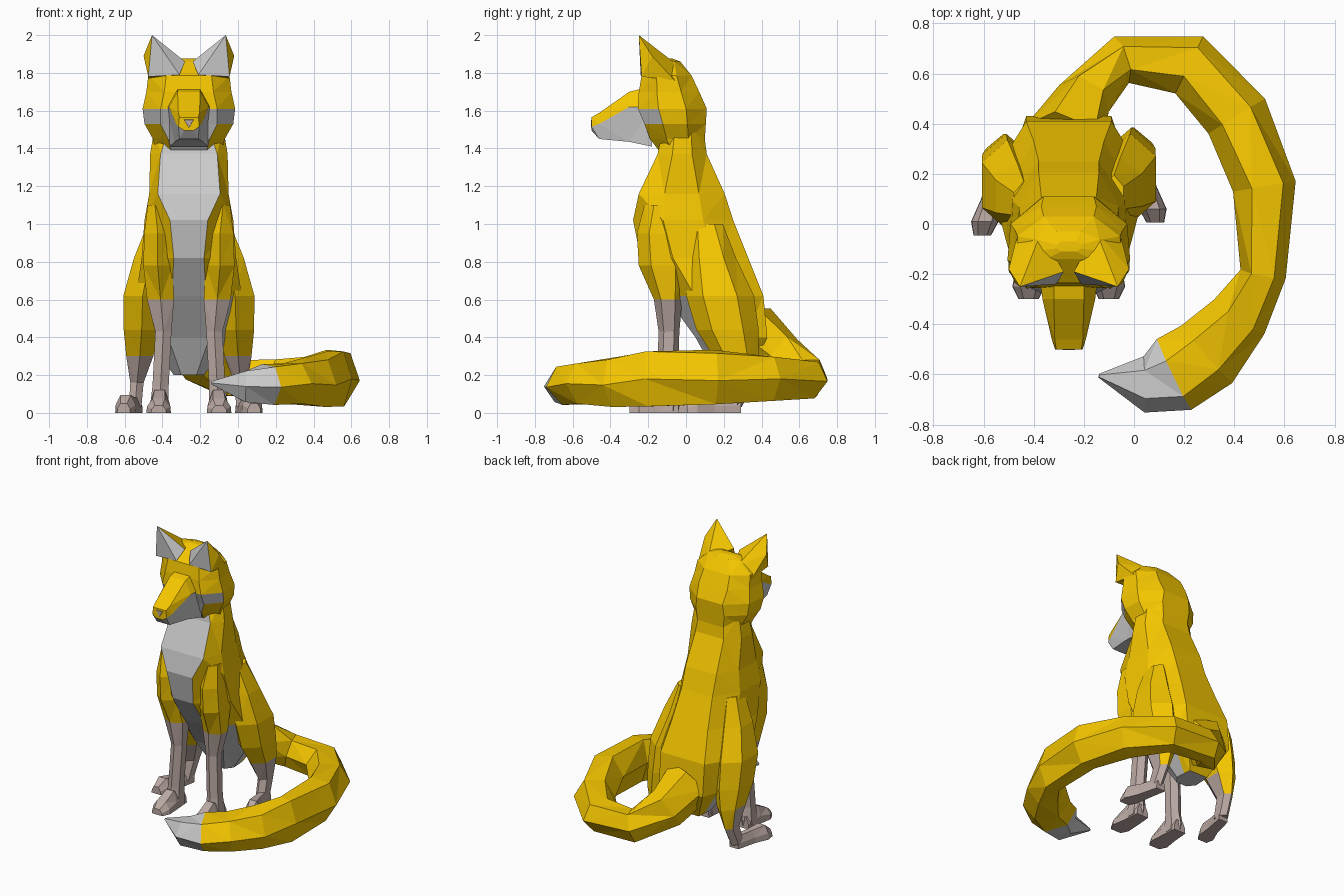
import bpy, bmesh, math
from mathutils import Vector

if "Cube" in bpy.data.objects:
    bpy.data.objects.remove(bpy.data.objects["Cube"])

CX = -0.26  # body centre line; the tail curls out to the other side


def material(name, rgb):
    m = bpy.data.materials.new(name)
    m.diffuse_color = (*rgb, 1)
    m.use_nodes = True
    m.node_tree.nodes["Principled BSDF"].inputs["Base Color"].default_value = m.diffuse_color
    return m


MATS = [material("fur", (0.92, 0.57, 0.0)),
        material("pale", (0.60, 0.60, 0.60)),
        material("sock", (0.50, 0.40, 0.37))]
FUR, PALE, SOCK = 0, 1, 2


def finish(name, bm):
    bmesh.ops.recalc_face_normals(bm, faces=bm.faces[:])
    bmesh.ops.triangulate(bm, faces=[f for f in bm.faces if len(f.verts) > 3])
    me = bpy.data.meshes.new(name)
    bm.to_mesh(me)
    bm.free()
    for m in MATS:
        me.materials.append(m)
    ob = bpy.data.objects.new(name, me)
    bpy.context.collection.objects.link(ob)


def loft(name, rings, paint, start=FUR, end=FUR):
    """Skin a list of point rings; paint(row, column) gives the material."""
    bm = bmesh.new()
    vs = [[bm.verts.new(p) for p in r] for r in rings]
    n = len(rings[0])
    for i in range(len(vs) - 1):
        for j in range(n):
            k = (j + 1) % n
            f = bm.faces.new((vs[i][j], vs[i][k], vs[i + 1][k], vs[i + 1][j]))
            f.material_index = paint(i, j)
    bm.faces.new(vs[0]).material_index = start
    bm.faces.new(vs[-1]).material_index = end
    finish(name, bm)


def trunk_ring(z, yf, yb, f, w, b):
    """Eight-sided slice: front half-width f, side w, back b."""
    y1, y2 = yf + (yb - yf) * 0.3, yf + (yb - yf) * 0.7
    return [(CX + x, y, z) for x, y in
            ((-f, yf), (f, yf), (w, y1), (w * .95, y2),
             (b, yb), (-b, yb), (-w * .95, y2), (-w, y1))]


def limb_ring(s, z, x, hx, y, hy, n=6):
    """Slice of a limb on side s."""
    a = [math.tau * (i + .5) / n for i in range(n)]
    return [(CX + s * (x + hx * 1.1 * math.cos(t)), y + hy * math.sin(t), z) for t in a]


# torso with pale bib and belly
torso = [(1.52, -.12, .09, .10, .18, .09), (1.37, -.15, .11, .15, .205, .11),
         (1.16, -.25, .205, .165, .21, .12), (1.02, -.28, .25, .10, .235, .12),
         (.82, -.24, .33, .08, .25, .14), (.62, -.11, .41, .09, .28, .17),
         (.40, .05, .43, .11, .22, .17), (.20, .16, .33, .04, .08, .07)]
loft("torso", [trunk_ring(*r) for r in torso],
     lambda i, j: PALE if j == 0 or (i >= 5 and j in (1, 7)) or i == 6 and j in (2, 6) else FUR,
     end=PALE)

# head with pale cheeks and jaw
head = [(1.37, -.13, .09, .09, .17, .08), (1.45, -.19, .10, .11, .19, .10),
        (1.53, -.22, .105, .15, .235, .11), (1.61, -.255, .11, .15, .245, .10),
        (1.70, -.25, .07, .13, .225, .11), (1.785, -.235, .03, .12, .215, .10),
        (1.86, -.14, -.03, .09, .13, .05), (1.875, -.11, -.07, .03, .05, .03)]
loft("head", [trunk_ring(*r) for r in head],
     lambda i, j: PALE if (i < 3 and j == 0) or (i == 2 and j in (1, 7)) else FUR,
     start=PALE)

# muzzle: fur on top, pale underneath, small nose tip
muzzle = [(-.18, .06, 1.73, .12, 1.62, .10, 1.41), (-.30, .06, 1.70, .105, 1.62, .075, 1.435),
          (-.46, .056, 1.588, .068, 1.53, .05, 1.45), (-.50, .05, 1.565, .055, 1.515, .025, 1.495)]
loft("muzzle", [[(CX + x, y, z) for x, z in
                 ((-wt, zt), (wt, zt), (wm, zm), (wb, zb), (-wb, zb), (-wm, zm))]
                for y, wt, zt, wm, zm, wb, zb in muzzle],
     lambda i, j: FUR if j in (0, 1, 5) else PALE)
loft("nose", [[(CX + x * k, y, 1.535 + z * k) for x, z in ((-.03, .02), (.03, .02), (0, -.03))]
              for y, k in ((-.49, 1), (-.503, .8))], lambda i, j: SOCK, end=SOCK)

for s, side in ((-1, "right"), (1, "left")):
    # ear: furry wedge with a pale inside
    bm = bmesh.new()
    for x, y, z in ((.215, -.235, 1.78), (.24, -.18, 1.89), (.195, -.25, 2.0),
                    (.02, -.19, 1.86), (.05, -.24, 1.79), (.11, -.03, 1.83), (.21, -.06, 1.76)):
        bm.verts.new((CX + s * x, y, z))
    bmesh.ops.convex_hull(bm, input=bm.verts[:])
    bmesh.ops.recalc_face_normals(bm, faces=bm.faces[:])
    bm.normal_update()
    for f in bm.faces:
        f.material_index = PALE if f.normal.y < -.75 else FUR
    finish(side + "_ear", bm)

    # front leg: furry shoulder, sock, paw
    leg = [(1.10, .18, .04, -.12, .10), (.95, .165, .075, -.13, .13), (.78, .165, .08, -.12, .13),
           (.60, .15, .075, -.095, .075), (.43, .135, .045, -.09, .055), (.14, .15, .045, -.10, .055),
           (.06, .155, .05, -.10, .07), (.01, .155, .055, -.10, .06)]
    loft(side + "_front_leg", [limb_ring(s, *r) for r in leg],
         lambda i, j: FUR if i < 3 else SOCK, end=SOCK)

    # haunch and lower hind leg
    shift = .025 + .025 * s
    hind = [(1.00, .18, .04, .08, .09), (.82, .205, .09, .11, .13), (.62, .245, .107, .155, .18),
            (.44, .25, .10, .195, .165), (.30, .26, .075, .24, .12), (.16, .275, .037, .26, .07),
            (.03, .285, .035, .21, .06)]
    loft(side + "_hind_leg", [limb_ring(s, z, x, hx, y + shift / 2, hy) for z, x, hx, y, hy in hind],
         lambda i, j: FUR if i < 4 or i == 4 and j < 2 else SOCK, end=SOCK)

    # paws: low wedges running forward
    front = [(-.04, .155, .045, .08), (-.16, .155, .055, .12), (-.25, .16, .065, .075), (-.30, .16, .04, .04)]
    back = [(.24, .28, .035, .08), (.10, .31, .04, .085), (.01, .335, .055, .095), (-.045, .345, .035, .05)]
    for part, rows, d in (("front", front, 0), ("hind", back, shift)):
        loft(f"{side}_{part}_paw",
             [[(CX + s * (x + u * hx), y + d, v * h) for u, v in
               ((-1, 0), (1, 0), (.95, .45), (.5, 1), (-.5, 1), (-.95, .45))]
              for y, x, hx, h in rows], lambda i, j: SOCK, SOCK, SOCK)

# tail: hexagonal tube sweeping round to the front, pale tip
path = [(-.27, .33, .44, .17, .15), (-.20, .50, .29, .11, .13), (-.05, .655, .185, .095, .10),
        (.22, .635, .18, .125, .10), (.41, .43, .18, .13, .12), (.52, .15, .19, .125, .14),
        (.515, -.20, .18, .09, .15), (.42, -.37, .165, .12, .13), (.29, -.52, .155, .15, .11),
        (.16, -.60, .15, .155, .105), (.04, -.64, .14, .11, .085), (-.14, -.605, .16, .008, .008)]
pts = [Vector(p[:3]) for p in path]
rings = []
for i, (x, y, z, w, h) in enumerate(path):
    t = pts[min(i + 1, len(pts) - 1)] - pts[max(i - 1, 0)]
    side = Vector((t.y, -t.x, 0)).normalized()
    up = side.cross(t).normalized()
    up = up if up.z > 0 else -up
    rings.append([pts[i] + side * w * 1.02 * math.cos(a) + up * h * 1.12 * math.sin(a)
                  for a in (math.tau * k / 6 + .12 * (i % 2) for k in range(6))])
loft("tail", rings, lambda i, j: PALE if i >= 9 else FUR, end=PALE)
